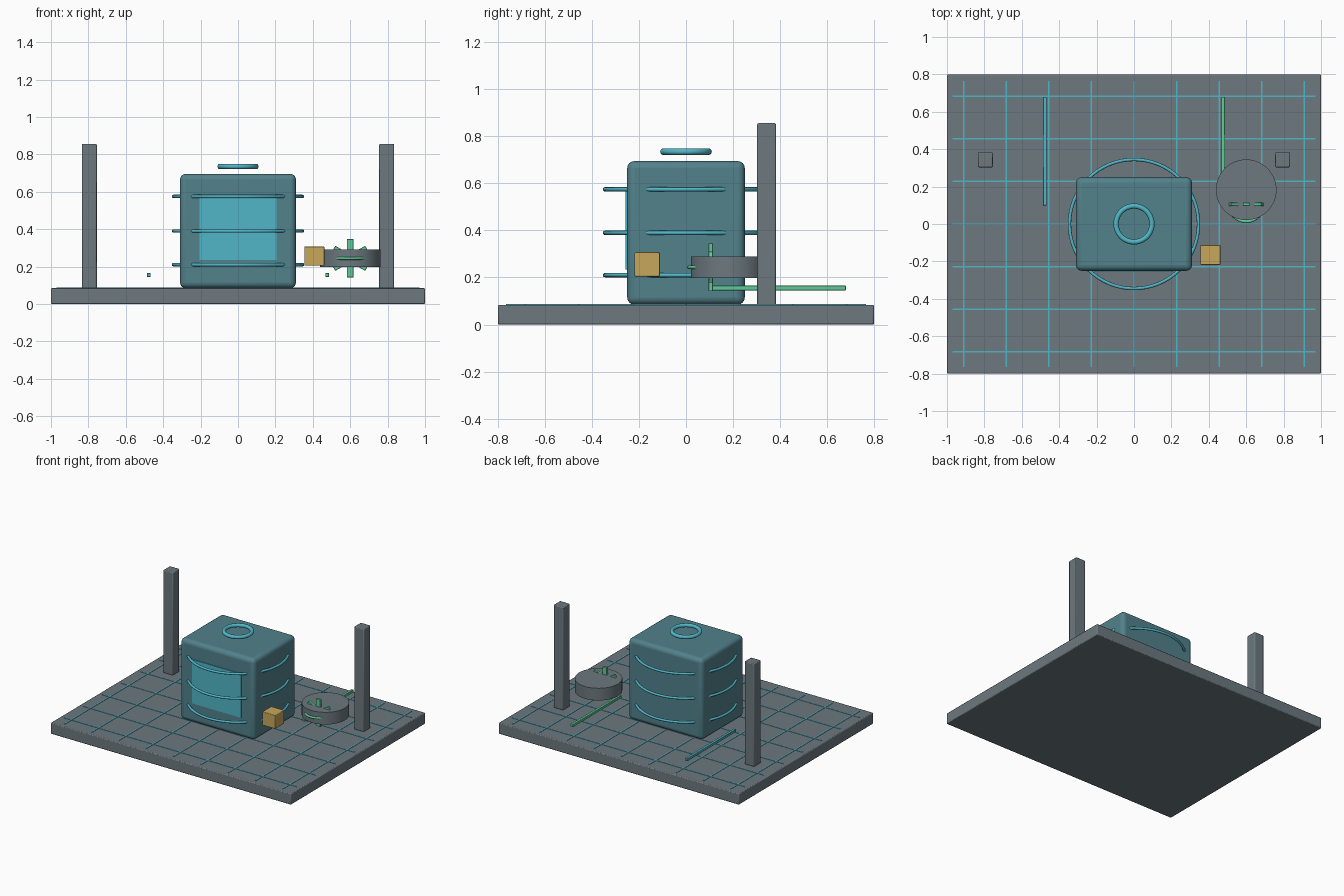
import bpy
import math

cube = bpy.data.objects.get("Cube")
if cube:
    bpy.data.objects.remove(cube, do_unlink=True)


def material(name, colour):
    mat = bpy.data.materials.new(name)
    mat.use_nodes = True
    rgba = (*colour, 1)
    mat.diffuse_color = rgba
    mat.node_tree.nodes["Principled BSDF"].inputs["Base Color"].default_value = rgba
    return mat


GREY = material("slate grey", (0.15, 0.19, 0.21))
BODY = material("dull teal", (0.085, 0.22, 0.26))
CYAN = material("bright cyan", (0.085, 0.47, 0.58))
GREEN = material("mint green", (0.12, 0.6, 0.31))
AMBER = material("amber", (0.58, 0.39, 0.11))


def finish(name, mat, bevel=0, segments=1):
    obj = bpy.context.object
    obj.name = name
    obj.data.materials.append(mat)
    if bevel:
        mod = obj.modifiers.new("Rounded edges", "BEVEL")
        mod.width = bevel
        mod.segments = segments
    bpy.ops.object.shade_smooth_by_angle(angle=math.radians(35))
    return obj


def box(name, centre, size, mat, bevel=0, segments=1, tilt=0):
    bpy.ops.mesh.primitive_cube_add(size=1, location=centre)
    obj = bpy.context.object
    obj.scale = size
    bpy.ops.object.transform_apply(location=False, rotation=False, scale=True)
    obj.rotation_euler.y = tilt
    return finish(name, mat, bevel, segments)


def ring(name, centre, radius, thickness, mat):
    bpy.ops.mesh.primitive_torus_add(
        location=centre, major_radius=radius, minor_radius=thickness,
        major_segments=64, minor_segments=12)
    return finish(name, mat)


# Floor slab with raised grid lines
box("floor_slab", (0, 0, 0.042), (2, 1.6, 0.084), GREY, 0.006, 2)
STEP = 0.2273
for i in range(-4, 5):
    box("floor_line_lengthwise", (i * STEP, 0, 0.083), (0.008, 1.53, 0.008), CYAN)
for i in range(-3, 4):
    box("floor_line_crosswise", (0, i * STEP, 0.083), (1.94, 0.008, 0.008), CYAN)

# Central tank, front panel and hoops
box("tank_body", (0, 0, 0.39), (0.62, 0.5, 0.61), BODY, 0.03, 4)
box("front_panel", (0, -0.252, 0.4), (0.41, 0.009, 0.33), CYAN)
for z in (0.21, 0.39, 0.575):
    ring("tank_hoop", (0, 0, z), 0.345, 0.009, CYAN)
ring("top_ring", (0, 0, 0.735), 0.096, 0.014, CYAN)

# Rear posts and side rails
for side, x, rail_mat in (("left", 1, GREEN), ("right", -1, CYAN)):
    box(side + "_post", (x * 0.795, 0.343, 0.469), (0.08, 0.08, 0.775), GREY, 0.006, 2)
    box(side + "_rail", (x * 0.477, 0.39, 0.155), (0.02, 0.58, 0.02), rail_mat, 0.002)

# Drum with a three-bar rotor and its ring
bpy.ops.mesh.primitive_cylinder_add(
    vertices=48, radius=0.162, depth=0.092, location=(0.6, 0.183, 0.244))
finish("drum", GREY)
HUB = (0.6, 0.105, 0.244)
for k in range(3):
    box("rotor_bar", HUB, (0.036, 0.018, 0.205), GREEN, 0.002, tilt=k * math.pi / 3)
ring("rotor_ring", HUB, 0.092, 0.008, GREEN)

# Small side crate
box("crate", (0.408, -0.165, 0.256), (0.107, 0.107, 0.103), AMBER, 0.004, 2)
